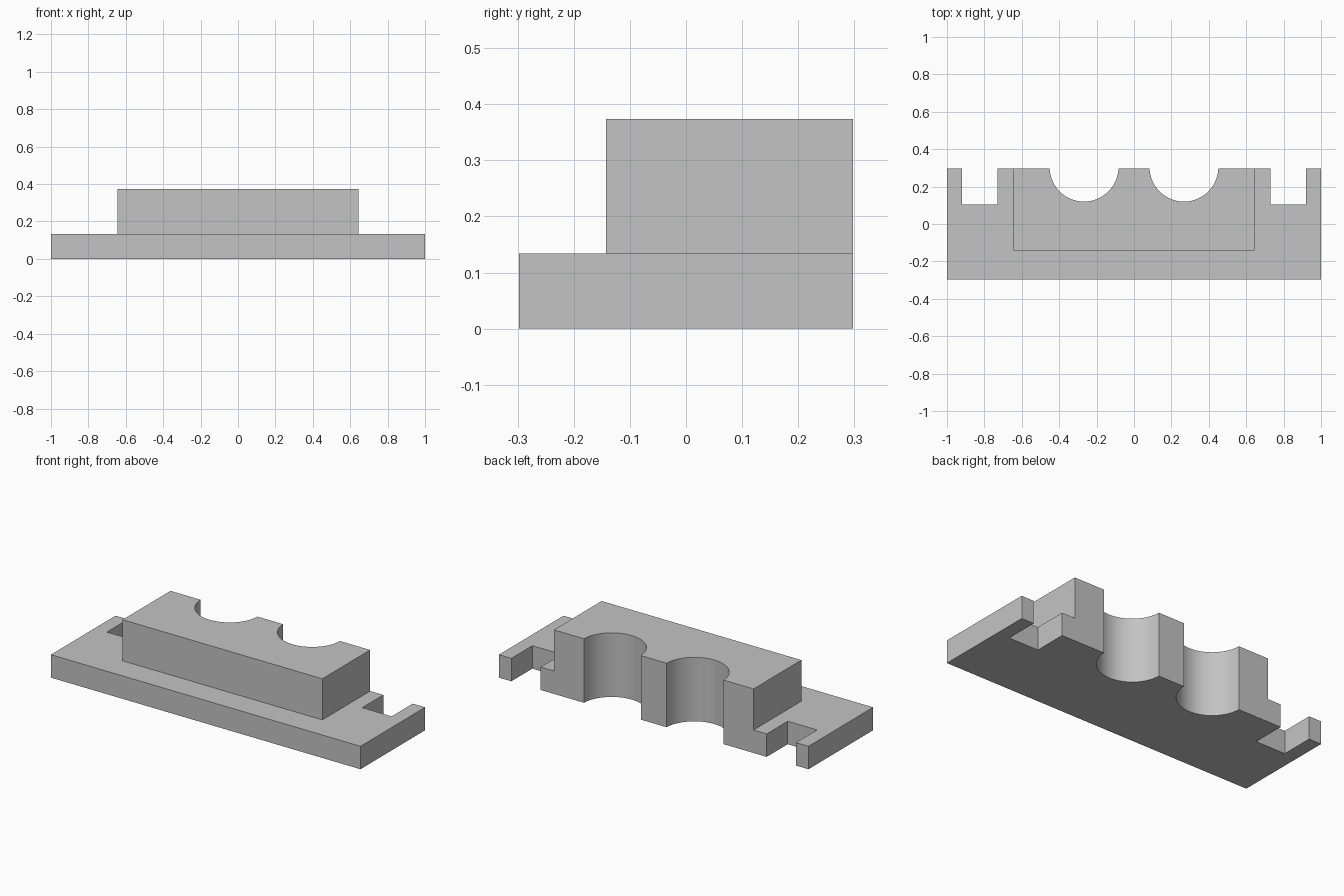
import bpy, bmesh, math

if "Cube" in bpy.data.objects:
    bpy.data.objects.remove(bpy.data.objects["Cube"])

BACK, FRONT = 0.298, -0.298
BASE_TOP, BLOCK_TOP = 0.134, 0.374

grey = bpy.data.materials.new("light_grey")
grey.diffuse_color = (0.55, 0.55, 0.55, 1)
grey.use_nodes = True
grey.node_tree.nodes["Principled BSDF"].inputs["Base Color"].default_value = grey.diffuse_color


def arc(cx, cy, r, steps=40):
    """Scoop in the back edge, running from +x to -x."""
    a = math.asin((cy - BACK) / r)
    return [(cx + r * math.cos(t), cy - r * math.sin(t))
            for t in (a + (math.pi - 2 * a) * i / steps for i in range(steps + 1))]


def extrude_outline(name, outline, z0, z1):
    bm = bmesh.new()
    face = bm.faces.new([bm.verts.new((x, y, z0)) for x, y in outline])
    new = bmesh.ops.extrude_face_region(bm, geom=[face], use_keep_orig=True)["geom"]
    bmesh.ops.translate(bm, vec=(0, 0, z1 - z0),
                        verts=[v for v in new if isinstance(v, bmesh.types.BMVert)])
    bmesh.ops.recalc_face_normals(bm, faces=bm.faces)
    mesh = bpy.data.meshes.new(name)
    bm.to_mesh(mesh)
    bm.free()
    mesh.materials.append(grey)
    obj = bpy.data.objects.new(name, mesh)
    bpy.context.collection.objects.link(obj)
    bpy.ops.object.select_all(action='DESELECT')
    obj.select_set(True)
    bpy.context.view_layer.objects.active = obj
    bpy.ops.object.shade_smooth_by_angle(angle=math.radians(30))


# Two round scoops shared by both parts
scoops = arc(0.267, 0.304, 0.184) + arc(-0.267, 0.304, 0.184)

# Base plate with a square notch at each back corner
notch = [(1, BACK), (0.92, BACK), (0.92, 0.104), (0.73, 0.104), (0.73, BACK)]
mirrored = [(-x, y) for x, y in reversed(notch)]
extrude_outline("base_plate",
                [(-1, FRONT), (1, FRONT)] + notch + scoops + mirrored, 0, BASE_TOP)

# Raised block
w, f = 0.645, -0.143
extrude_outline("raised_block",
                [(-w, f), (w, f), (w, BACK)] + scoops + [(-w, BACK)],
                BASE_TOP, BLOCK_TOP)
